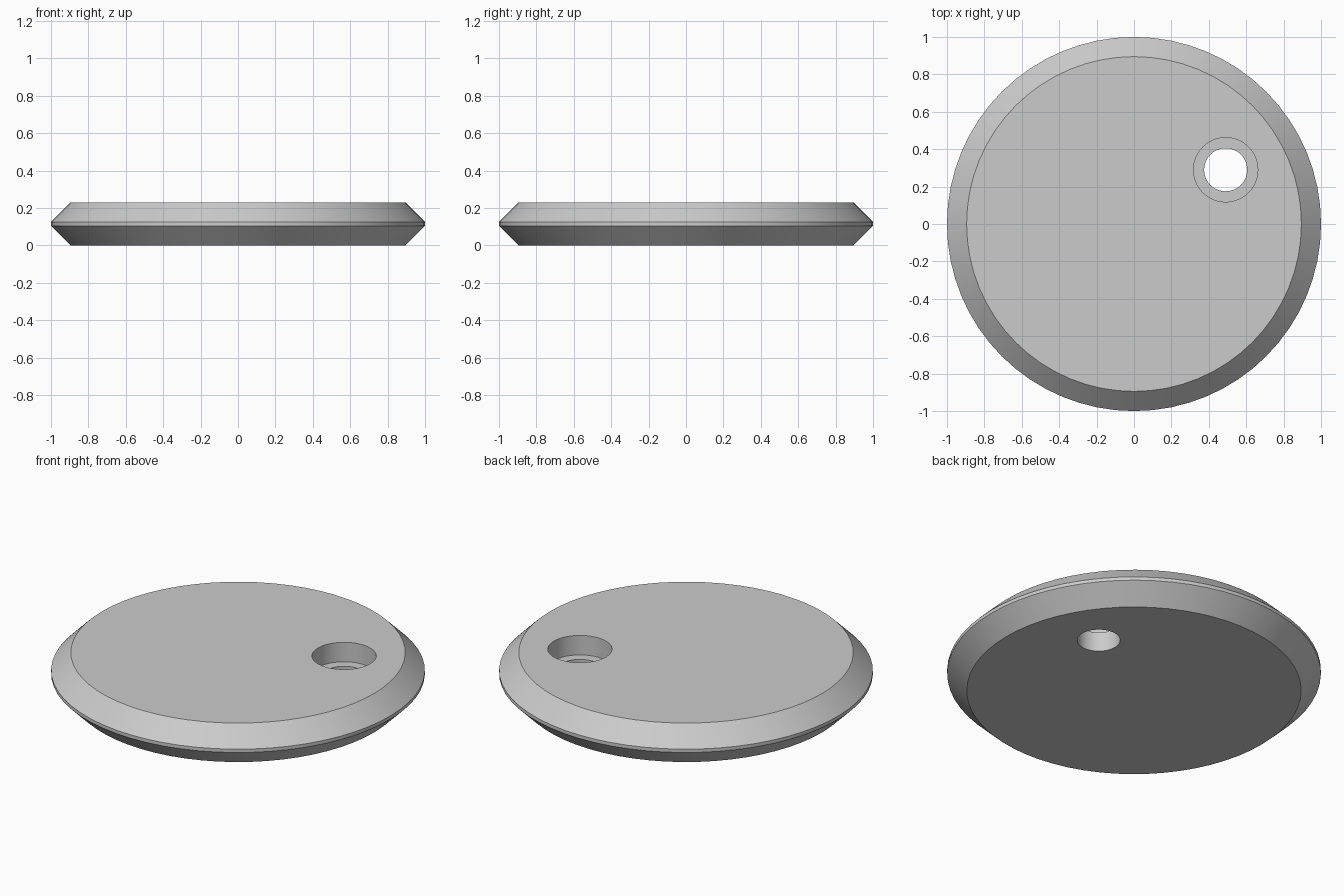
import bpy
import bmesh
from math import pi, radians

cube = bpy.data.objects.get("Cube")
if cube:
    bpy.data.objects.remove(cube, do_unlink=True)

THICKNESS = 0.23
SEAT_Z = THICKNESS / 2
HOLE_X, HOLE_Y = 0.49, 0.29

grey = bpy.data.materials.new("plain grey")
grey.use_nodes = True
colour = (0.6, 0.6, 0.6, 1)
grey.diffuse_color = colour
grey.node_tree.nodes["Principled BSDF"].inputs["Base Color"].default_value = colour


def lathe(name, profile, sides, x=0, y=0):
    """Closed solid of stacked rings given as (radius, height), bottom to top."""
    bm = bmesh.new()
    rings = [bmesh.ops.create_circle(bm, segments=sides, radius=r)["verts"] for r, z in profile]
    for ring, (r, z) in zip(rings, profile):
        bmesh.ops.translate(bm, verts=ring, vec=(x, y, z))
    for low, high in zip(rings, rings[1:]):
        for i in range(sides):
            j = (i + 1) % sides
            bm.faces.new((low[i], low[j], high[j], high[i]))
    bm.faces.new(rings[0])
    bm.faces.new(rings[-1])
    bmesh.ops.recalc_face_normals(bm, faces=bm.faces[:])
    mesh = bpy.data.meshes.new(name)
    bm.to_mesh(mesh)
    bm.free()
    mesh.materials.append(grey)
    obj = bpy.data.objects.new(name, mesh)
    bpy.context.collection.objects.link(obj)
    return obj


# Round disc with a wide bevel above and below a narrow rim
disc = lathe("bevelled_disc",
             [(0.895, 0), (1, 0.105), (1, 0.125), (0.895, THICKNESS)], 64)

# Stepped cutter: through hole below, wider counterbore above
cutter = lathe("counterbore_cutter",
               [(0.115, -0.1), (0.115, SEAT_Z), (0.172, SEAT_Z), (0.172, 0.4)],
               48, HOLE_X, HOLE_Y)
cutter.hide_render = True

cut = disc.modifiers.new("counterbored hole", "BOOLEAN")
cut.operation = "DIFFERENCE"
cut.solver = "EXACT"
cut.object = cutter

bpy.ops.object.select_all(action="DESELECT")
disc.select_set(True)
bpy.context.view_layer.objects.active = disc
bpy.ops.object.modifier_apply(modifier=cut.name)
bpy.data.objects.remove(cutter, do_unlink=True)

# Smooth round walls, crisp edges
bpy.ops.object.shade_smooth_by_angle(angle=radians(30))
